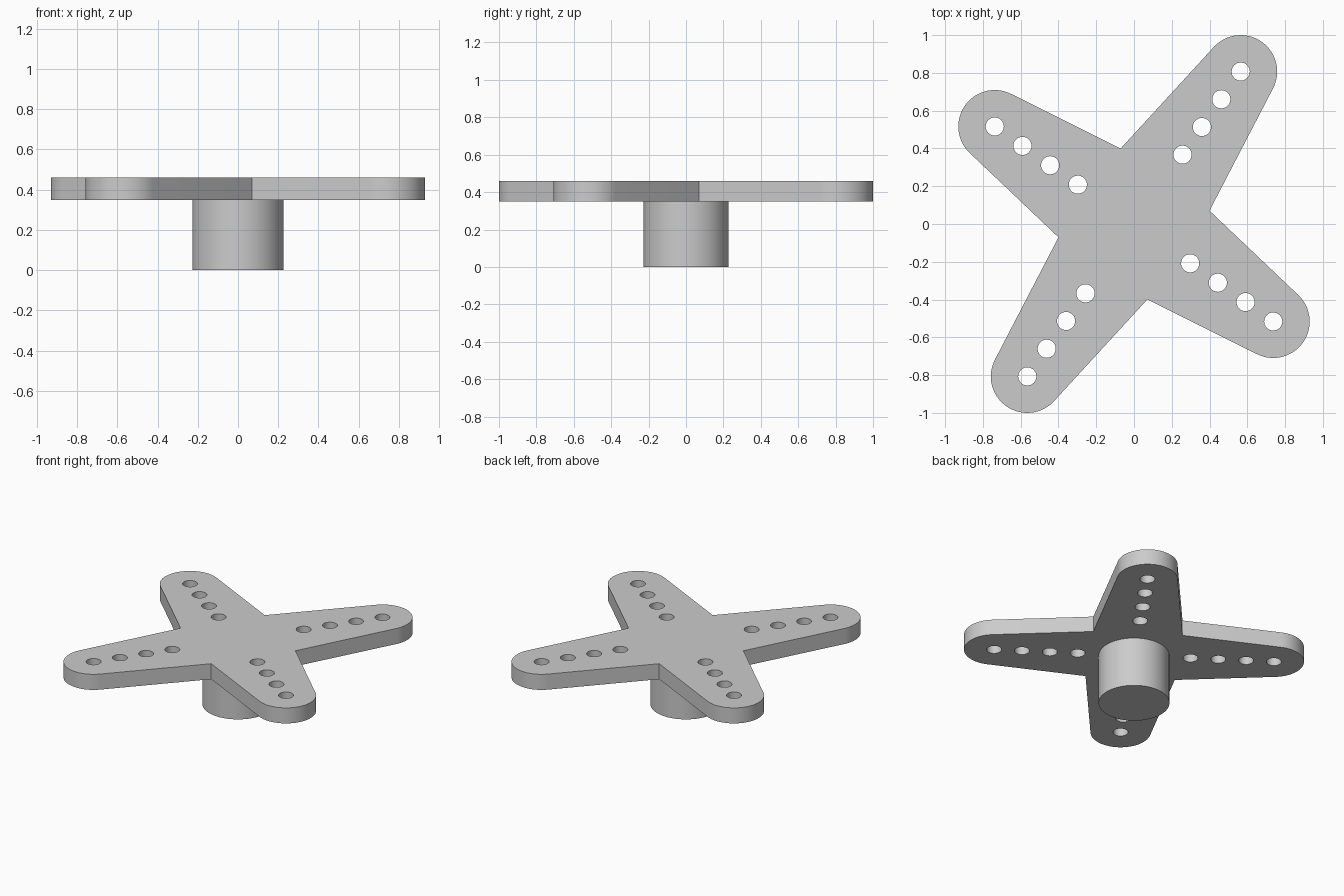
import bpy
import bmesh
import math
from mathutils import Vector, Matrix

cube = bpy.data.objects.get("Cube")
if cube:
    bpy.data.objects.remove(cube, do_unlink=True)

PLATE_BOTTOM, PLATE_TOP = 0.35, 0.46
HUB_RADIUS = 0.227
TIP_RADIUS = 0.193
HOLE_RADIUS, HOLE_STEP, HOLE_COUNT = 0.048, 0.179, 4
CORNER_RADIUS = 0.406
FIRST_ANGLE = math.radians(55)
ARM_LENGTHS = [0.985, 0.90, 0.985, 0.90]   # centre to tip-arc centre
ARC_STEPS = 32

# One matte grey for the whole part
grey = bpy.data.materials.new("light_grey")
grey.use_nodes = True
grey.diffuse_color = (0.6, 0.6, 0.6, 1)
grey.node_tree.nodes["Principled BSDF"].inputs["Base Color"].default_value = (0.6, 0.6, 0.6, 1)


def make_object(name, bm):
    mesh = bpy.data.meshes.new(name)
    bmesh.ops.recalc_face_normals(bm, faces=bm.faces)
    bm.to_mesh(mesh)
    bm.free()
    obj = bpy.data.objects.new(name, mesh)
    bpy.context.collection.objects.link(obj)
    mesh.materials.append(grey)
    return obj


def add_cylinder(bm, x, y, radius, low, high, segments):
    bmesh.ops.create_cone(bm, cap_ends=True, segments=segments, radius1=radius,
                          radius2=radius, depth=high - low,
                          matrix=Matrix.Translation((x, y, (low + high) / 2)))


def smooth(obj):
    bpy.ops.object.select_all(action="DESELECT")
    obj.select_set(True)
    bpy.context.view_layer.objects.active = obj
    bpy.ops.object.shade_smooth_by_angle(angle=math.radians(30))


def arm_outline(length, angle):
    """Inner corner, then the rounded tip joined by tangent sides."""
    side = CORNER_RADIUS * math.sqrt(0.5)
    run = length - side
    # Angle from the arm axis at which each straight side meets the tip arc
    half = math.acos(TIP_RADIUS / math.hypot(run, side))
    limit = math.atan2(side, -run) - half
    points = [Vector((side, -side, 0))]
    for i in range(ARC_STEPS + 1):
        a = limit * (2 * i / ARC_STEPS - 1)
        points.append(Vector((length + TIP_RADIUS * math.cos(a),
                              TIP_RADIUS * math.sin(a), 0)))
    turn = Matrix.Rotation(angle, 3, "Z")
    return [turn @ p for p in points]


# Four-armed plate
outline = []
for i, length in enumerate(ARM_LENGTHS):
    outline += arm_outline(length, FIRST_ANGLE + i * math.pi / 2)
bm = bmesh.new()
base = bm.faces.new([bm.verts.new((p.x, p.y, PLATE_BOTTOM)) for p in outline])
top = bmesh.ops.extrude_face_region(bm, geom=[base], use_keep_orig=True)
bmesh.ops.translate(bm, vec=(0, 0, PLATE_TOP - PLATE_BOTTOM),
                    verts=[v for v in top["geom"] if isinstance(v, bmesh.types.BMVert)])
plate = make_object("four_arm_plate", bm)

# Row of holes along each arm
bm = bmesh.new()
for i, length in enumerate(ARM_LENGTHS):
    angle = FIRST_ANGLE + i * math.pi / 2
    for k in range(HOLE_COUNT):
        r = length - k * HOLE_STEP
        add_cylinder(bm, r * math.cos(angle), r * math.sin(angle), HOLE_RADIUS,
                     PLATE_BOTTOM - 0.1, PLATE_TOP + 0.1, 32)
cutter = make_object("hole_cutter", bm)
cutter.hide_render = True

cut = plate.modifiers.new("holes", "BOOLEAN")
cut.operation = "DIFFERENCE"
cut.solver = "EXACT"
cut.object = cutter
bpy.context.view_layer.objects.active = plate
bpy.ops.object.modifier_apply(modifier=cut.name)
bpy.data.objects.remove(cutter, do_unlink=True)
smooth(plate)

# Round hub under the plate
bm = bmesh.new()
add_cylinder(bm, 0, 0, HUB_RADIUS, 0, PLATE_BOTTOM + 0.01, 64)
smooth(make_object("hub", bm))
